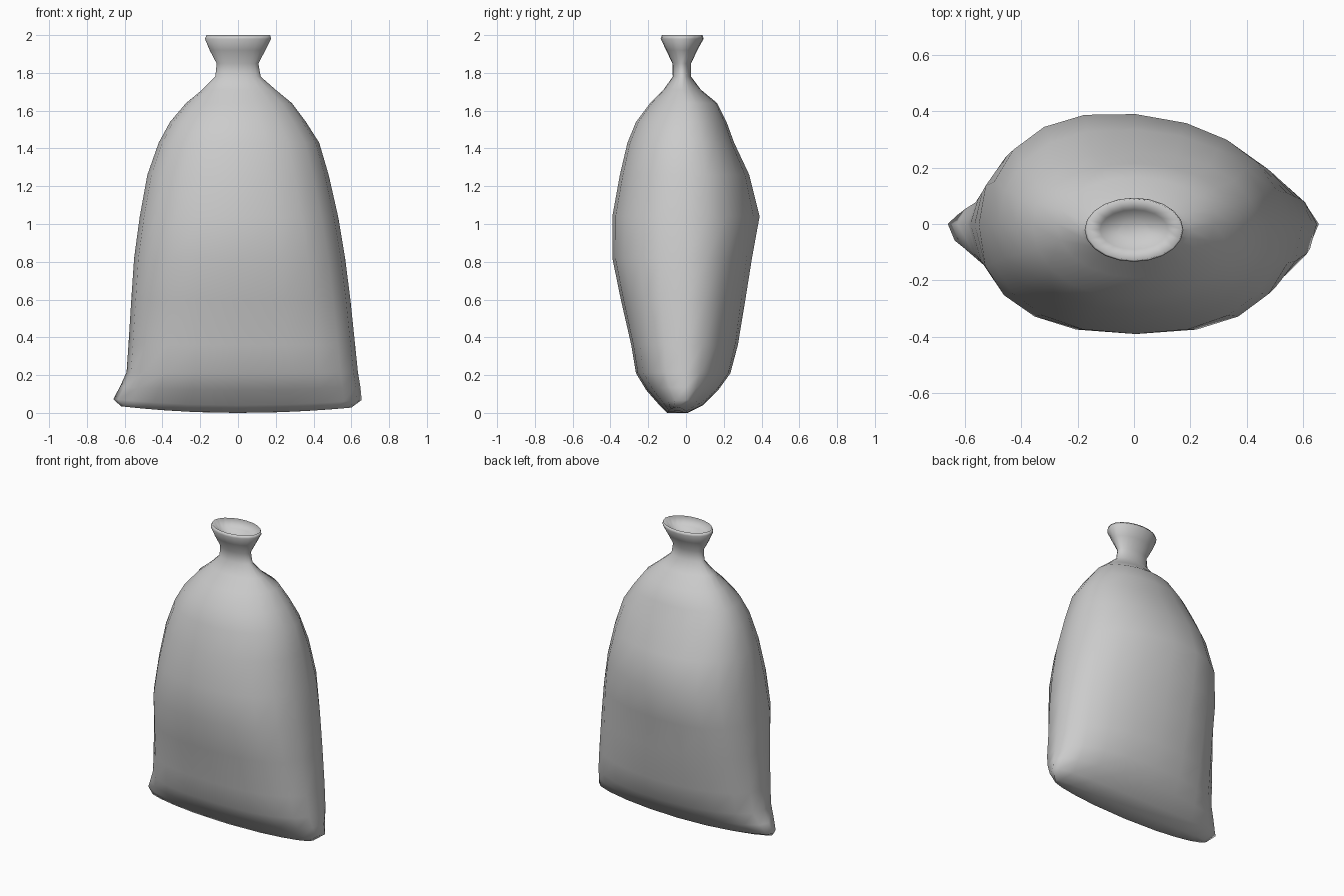
import bpy, bmesh
from math import cos, sin, pi, copysign

SIDES = 20

# Cross-sections: z, left x, right x, front y, back y, roundness exponent
SECTIONS = [
    (0.00, -0.62, 0.60, -0.10, 0.01, 2.0),
    (0.04, -0.66, 0.655, -0.14, 0.09, 2.1),
    (0.12, -0.625, 0.648, -0.21, 0.17, 2.1),
    (0.21, -0.59, 0.635, -0.265, 0.235, 2.1),
    (0.36, -0.58, 0.62, -0.29, 0.275, 2.1),
    (0.60, -0.565, 0.595, -0.345, 0.315, 2.15),
    (0.82, -0.55, 0.567, -0.39, 0.35, 2.25),
    (1.04, -0.52, 0.53, -0.39, 0.39, 2.2),
    (1.26, -0.48, 0.48, -0.35, 0.335, 2.2),
    (1.43, -0.42, 0.43, -0.31, 0.255, 2.2),
    (1.54, -0.36, 0.36, -0.265, 0.215, 2.1),
    (1.64, -0.275, 0.285, -0.19, 0.165, 2.0),
    (1.71, -0.19, 0.20, -0.12, 0.08, 2.0),
    (1.78, -0.12, 0.12, -0.07, 0.027, 2.0),
    (1.85, -0.113, 0.108, -0.072, 0.027, 2.0),
    (1.92, -0.15, 0.145, -0.105, 0.06, 2.0),
    (1.98, -0.175, 0.175, -0.134, 0.093, 2.0),
    (2.00, -0.167, 0.17, -0.128, 0.088, 2.0),
    # inside of the open mouth
    (1.95, -0.12, 0.12, -0.09, 0.05, 2.0),
    (1.92, -0.06, 0.06, -0.05, 0.01, 2.0),
]


def power(value, n):
    return copysign(abs(value) ** (2 / n), value)


def ring(bm, z, left, right, front, back, n):
    verts = []
    cx, half = (left + right) / 2, (right - left) / 2
    # sides stay on the seam line y = 0, the neck sits slightly forward
    cy = (front + back) / 2 if z > 1.7 or z < 0.03 else 0
    body = max(0, 1 - abs(z - 0.95) / 0.7)
    for i in range(SIDES):
        a = 2 * pi * i / SIDES
        # front corners are blunter than the back ones near the bottom
        m = n + max(0, 0.6 * (1 - z / 1.2)) if sin(a) < -0.001 else n
        x = cx + half * power(cos(a), m)
        depth = back - cy if sin(a) > 0 else cy - front
        y = cy + depth * power(sin(a), m)
        # back bulges to the left
        if y > 0:
            y *= 1 - 0.25 * body * x
        # bottom seam sags in the middle, corners lift
        lift = (0.035 if x < 0 else 0.03) * (x / 0.62) ** 2 * max(0, 1 - z / 0.25)
        verts.append(bm.verts.new((x, y, z + lift)))
    return verts


# Sack: lofted cloth body, tied neck and flared mouth
bm = bmesh.new()
rings = [ring(bm, *s) for s in SECTIONS]
for lower, upper in zip(rings, rings[1:]):
    for i in range(SIDES):
        j = (i + 1) % SIDES
        bm.faces.new((lower[i], lower[j], upper[j], upper[i]))

# Closed bottom as strips across the seam
first, half = rings[0], SIDES // 2
for i in range(half):
    quad = [first[i], first[i + 1], first[(SIDES - i - 1) % SIDES], first[(SIDES - i) % SIDES]]
    bm.faces.new(list(dict.fromkeys(quad)))
bm.faces.new(rings[-1])

# Small fold dent on the front right
for v in bm.verts:
    d = ((v.co.x - 0.5) ** 2 + (v.co.y + 0.17) ** 2 + (v.co.z - 0.85) ** 2) ** 0.5
    if d < 0.12:
        v.co.y += 0.02 * (1 - d / 0.12)

bmesh.ops.recalc_face_normals(bm, faces=bm.faces)
for f in bm.faces:
    f.smooth = True
mesh = bpy.data.meshes.new("sack")
bm.to_mesh(mesh)
bm.free()
sack = bpy.data.objects.new("sack", mesh)
bpy.context.collection.objects.link(sack)
